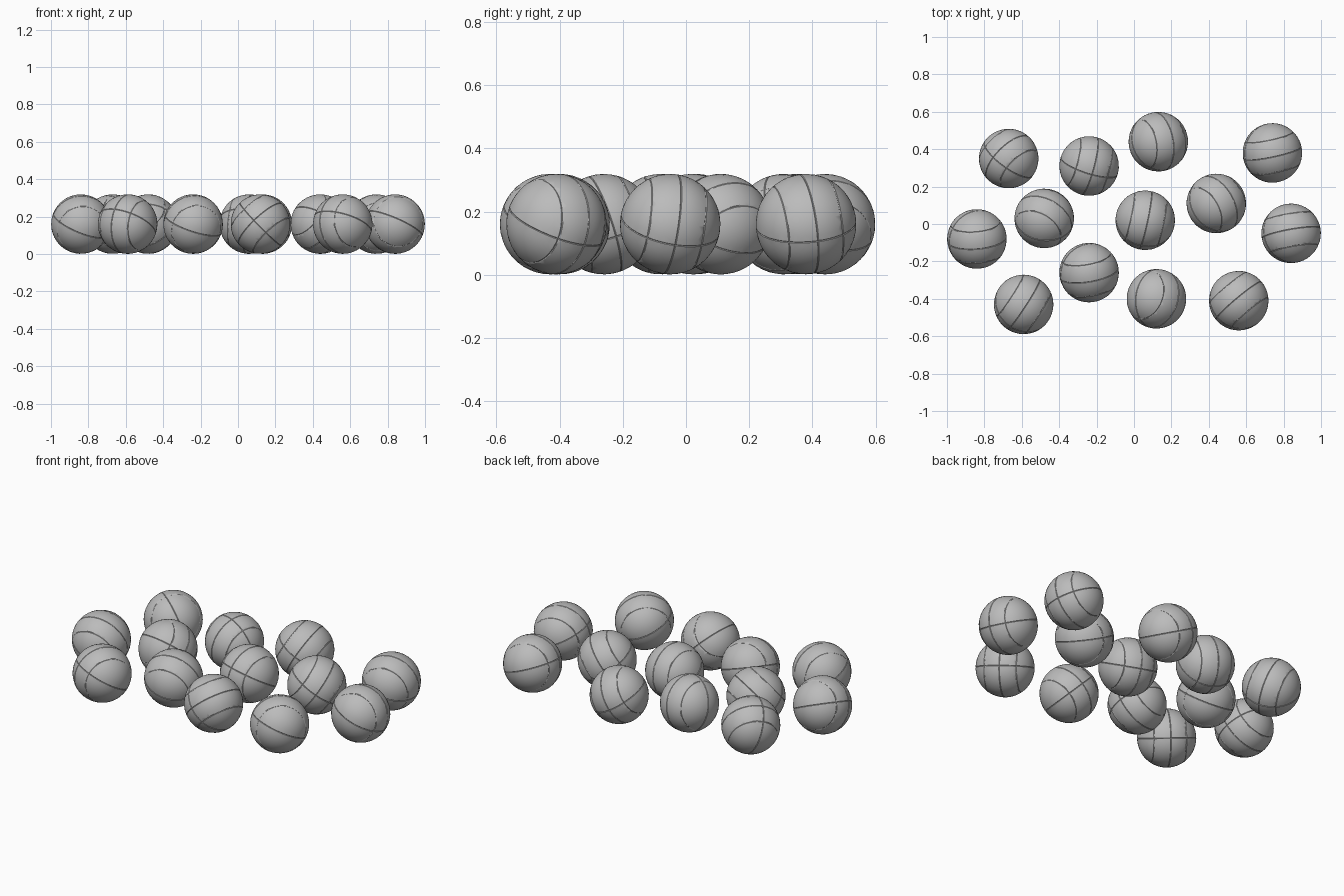
import bpy, bmesh
from math import radians
from mathutils import Vector, Euler

cube = bpy.data.objects.get("Cube")
if cube:
    bpy.data.objects.remove(cube)

RADIUS = 0.159
HALF_WIDTH = 0.014   # seam half width on the unit ball
DEPTH = 0.012        # seam depth on the unit ball

# One plain grey rubber
grey = bpy.data.materials.new("grey_rubber")
grey.use_nodes = True
colour = (0.5, 0.5, 0.5, 1)
grey.diffuse_color = colour
shader = grey.node_tree.nodes["Principled BSDF"]
shader.inputs["Base Color"].default_value = colour
shader.inputs["Roughness"].default_value = 0.8

# Seams: two crossing great circles and a side arc on each side
SEAMS = [(Vector((1, 0, 0)), 0), (Vector((0, 1, 0)), 0),
         (Vector((1, 0, 0)), 0.55), (Vector((1, 0, 0)), -0.55)]


def make_ball_mesh():
    bm = bmesh.new()
    bmesh.ops.create_icosphere(bm, subdivisions=4, radius=1)
    # Cut the rims and the bottom line of each seam
    for normal, offset in SEAMS:
        for side in (-HALF_WIDTH, 0, HALF_WIDTH):
            bmesh.ops.bisect_plane(
                bm, geom=bm.verts[:] + bm.edges[:] + bm.faces[:], dist=1e-4,
                plane_co=normal * (offset + side), plane_no=normal)
    # Round off the cuts and press the seams inward
    for v in bm.verts:
        v.co.normalize()
        near = min(abs(v.co.dot(n) - d) for n, d in SEAMS)
        v.co *= RADIUS * (1 - DEPTH * max(0, 1 - near / HALF_WIDTH))
    bmesh.ops.triangulate(bm, faces=bm.faces[:])
    mesh = bpy.data.meshes.new("seamed_ball")
    bm.to_mesh(mesh)
    bm.free()
    mesh.materials.append(grey)
    mesh.shade_smooth()
    mesh.set_sharp_from_angle(angle=radians(30))
    return mesh


# Scattered balls: x, y, then tilt, roll and heading of the seams
BALLS = [
    (-0.67, 0.35, 20, -25, -45), (-0.24, 0.31, 15, 10, -15),
    (0.13, 0.44, 80, 30, 10), (0.74, 0.38, 70, 8, -78),
    (-0.48, 0.03, 75, 40, 60), (0.06, 0.02, 60, 5, -12),
    (0.44, 0.11, 85, 35, 30), (-0.84, -0.08, 70, 20, -85),
    (0.84, -0.05, 65, -8, -80), (-0.24, -0.26, 75, 18, -80),
    (-0.59, -0.43, 60, 5, -33), (0.12, -0.4, 80, 45, -20),
    (0.56, -0.41, 65, -6, -50),
]
ball_mesh = make_ball_mesh()
for i, (x, y, tilt, roll, heading) in enumerate(BALLS, 1):
    ball = bpy.data.objects.new(f"ball_{i}", ball_mesh)
    ball.location = (x, y, RADIUS + 0.001)
    ball.rotation_euler = Euler([radians(a) for a in (tilt, roll, heading)])
    bpy.context.collection.objects.link(ball)
